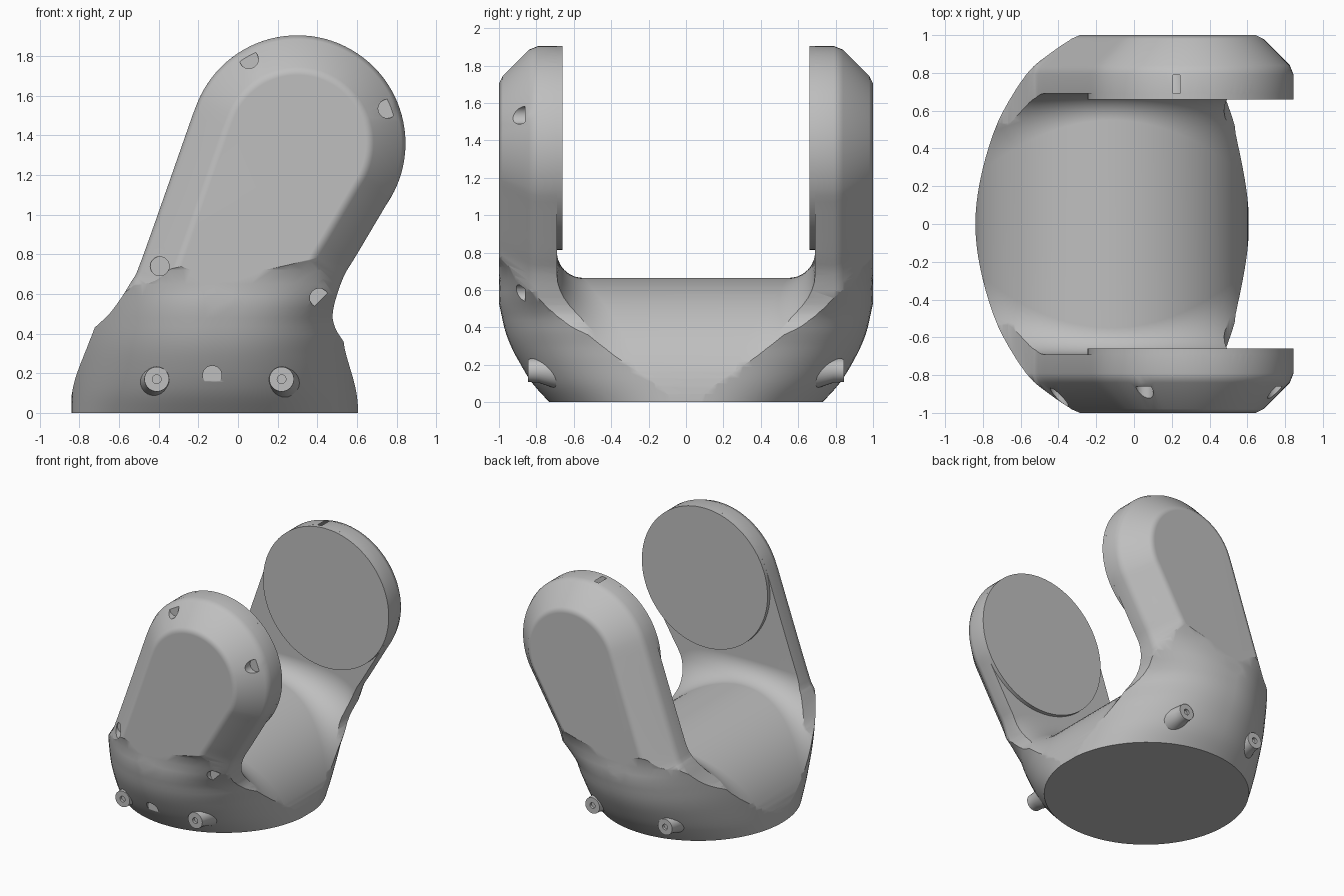
import bpy, bmesh
from math import sin, cos, pi, radians
from mathutils import Vector

cube = bpy.data.objects.get("Cube")
if cube:
    bpy.data.objects.remove(cube, do_unlink=True)

# Single matte grey
grey = bpy.data.materials.new("matte_grey")
grey.use_nodes = True
grey.diffuse_color = (0.52, 0.52, 0.52, 1)
grey.node_tree.nodes["Principled BSDF"].inputs["Base Color"].default_value = (0.52, 0.52, 0.52, 1)


def loft(name, rings):
    """Closed solid through a list of equally long point rings."""
    bm = bmesh.new()
    loops = [[bm.verts.new(p) for p in ring] for ring in rings]
    n = len(loops[0])
    for a, b in zip(loops, loops[1:]):
        for i in range(n):
            j = (i + 1) % n
            bm.faces.new((a[i], a[j], b[j], b[i]))
    bm.faces.new(loops[0])
    bm.faces.new(loops[-1])
    bmesh.ops.recalc_face_normals(bm, faces=bm.faces)
    mesh = bpy.data.meshes.new(name)
    bm.to_mesh(mesh)
    bm.free()
    mesh.materials.append(grey)
    obj = bpy.data.objects.new(name, mesh)
    bpy.context.collection.objects.link(obj)
    return obj


def lathe(name, x, z, profile, sides=32):
    """Round solid about an axis along y, from (y, radius) pairs."""
    return loft(name, [[(x + r * cos(2 * pi * i / sides), y, z + r * sin(2 * pi * i / sides))
                        for i in range(sides)] for y, r in profile])


def activate(obj):
    bpy.ops.object.select_all(action="DESELECT")
    obj.select_set(True)
    bpy.context.view_layer.objects.active = obj


def combine(obj, cutter, operation):
    activate(obj)
    mod = obj.modifiers.new("cut", "BOOLEAN")
    mod.operation = operation
    mod.solver = "EXACT"
    mod.object = cutter
    cutter.hide_render = True
    bpy.ops.object.modifier_apply(modifier=mod.name)
    bpy.data.objects.remove(cutter, do_unlink=True)


def finish(obj, angle=32):
    activate(obj)
    bpy.ops.object.shade_smooth_by_angle(angle=radians(angle))


def smooth_path(points, steps=4):
    """Catmull-Rom curve through the points."""
    pts = [Vector(p) for p in points]
    pts = [pts[0]] + pts + [pts[-1]]
    out = []
    for a, b, c, d in zip(pts, pts[1:], pts[2:], pts[3:]):
        for k in range(steps):
            t = k / steps
            out.append(0.5 * (2 * b + (c - a) * t + (2 * a - 5 * b + 4 * c - d) * t * t
                              + (3 * b - a - 3 * c + d) * t ** 3))
    return out + [pts[-1]]


def inset(outline, amount):
    """Move a counter-clockwise outline inward along its normals."""
    out = []
    n = len(outline)
    for i, p in enumerate(outline):
        tangent = ((p - outline[i - 1]).normalized()
                   + (outline[(i + 1) % n] - p).normalized()).normalized()
        out.append(p + amount * Vector((-tangent.y, tangent.x)))
    return out


PIVOT_X, PIVOT_Z, HEAD_R = 0.3, 1.36, 0.545
BASE_X, BASE_R = -0.12, 0.72

# Leaning arm outline with a round head, chamfered at both outer faces
right_edge = smooth_path([(0.65, -0.3), (0.65, 0), (0.62, 0.17), (0.55, 0.33), (0.49, 0.43),
                          (0.48, 0.52), (0.53, 0.68), (0.6, 0.8), (0.76, 1.07)])
head = [Vector((PIVOT_X + HEAD_R * cos(radians(a)), PIVOT_Z + HEAD_R * sin(radians(a))))
        for a in range(-28, 161, 4)]
left_edge = smooth_path([(-0.23, 1.5), (-0.48, 0.79), (-0.54, 0.66), (-0.64, 0.51),
                         (-0.75, 0.4), (-0.84, 0.25), (-0.89, 0), (-0.89, -0.3)])
outline = right_edge + head + left_edge
half = [(0.79, 0), (0.84, 0.02), (0.98, 0.16), (1.0, 0.2)]
sections = [(-y, d) for y, d in reversed(half)] + half
arm_solid = loft("arm_solid", [[(p.x, y, p.y) for p in inset(outline, d)] for y, d in sections])

# Flared body: round foot widening towards the arms (z, left, right, depth)
flare = smooth_path([(0, 0.73, 0.73), (0.1, 0.73, 0.82), (0.22, 0.73, 0.895), (0.36, 0.74, 0.96),
                     (0.53, 0.82, 1.0), (0.8, 1.3, 1.06), (1.2, 2.0, 1.6), (2.2, 2.0, 1.7)])


def flare_ring(z, right, depth):
    left = BASE_R if z < 0.53 else BASE_R + 0.8 * min(1, ((z - 0.53) / 0.6) ** 2)
    power = 2 + 0.4 * min(1, z / 0.5)
    ring = []
    for i in range(96):
        c, s = cos(2 * pi * i / 96), sin(2 * pi * i / 96)
        e, w = (2 / power, right) if c > 0 else (1, left)
        ring.append((BASE_X + w * abs(c) ** e * (1 if c > 0 else -1),
                     depth * abs(s) ** e * (1 if s > 0 else -1), z))
    return ring


body = loft("yoke_body", [flare_ring(*p) for p in flare])
combine(body, arm_solid, "INTERSECT")


# Saddle between the arms: arched floor with fillets up to the inner walls
def saddle_ring(dx, floor):
    r = 0.14 + 0.3 * min(1, (dx / BASE_R) ** 2)
    arc = [(0.69 - r + r * sin(a), floor + r - r * cos(a))
           for a in (pi / 2 * k / 10 for k in range(11))]
    side = arc + [(0.69, 2.6)]
    return [(BASE_X + dx, y, z) for y, z in side + [(-y, z) for y, z in reversed(side)]]


arch = [(-0.726 * cos(pi * k / 48), 0.665 * sin(pi * k / 48)) for k in range(1, 48)]
saddle = [(-1.4, -0.1), (-0.728, -0.1)] + arch + [(0.728, -0.1), (1.4, -0.1)]
combine(body, loft("saddle_cutter", [saddle_ring(*p) for p in saddle]), "DIFFERENCE")

# Screw pockets around the front cover
for x, z in [(0.055, 1.785), (0.755, 1.535), (-0.395, 0.74), (0.41, 0.58), (-0.13, 0.19)]:
    combine(body, lathe("pocket", x, z, [(-1.1, 0.048), (-0.86, 0.048)], 24), "DIFFERENCE")
finish(body)
activate(body)
weighted = body.modifiers.new("even_shading", "WEIGHTED_NORMAL")
weighted.keep_sharp = True

# Round pads inside both heads and hollow screw posts around the foot
for side, label in ((-1, "front"), (1, "back")):
    finish(lathe(label + "_pad", PIVOT_X, PIVOT_Z,
                 [(side * 0.66, HEAD_R), (side * 0.69, HEAD_R)], 96))
    for x, hand in ((-0.41, "right"), (0.22, "left")):
        profile = [(0.5, 0.1), (0.7, 0.095), (0.79, 0.065), (0.845, 0.062),
                   (0.845, 0.022), (0.825, 0.022)]
        finish(lathe(label + "_" + hand + "_post", x, 0.17,
                     [(side * y, r) for y, r in profile]))
